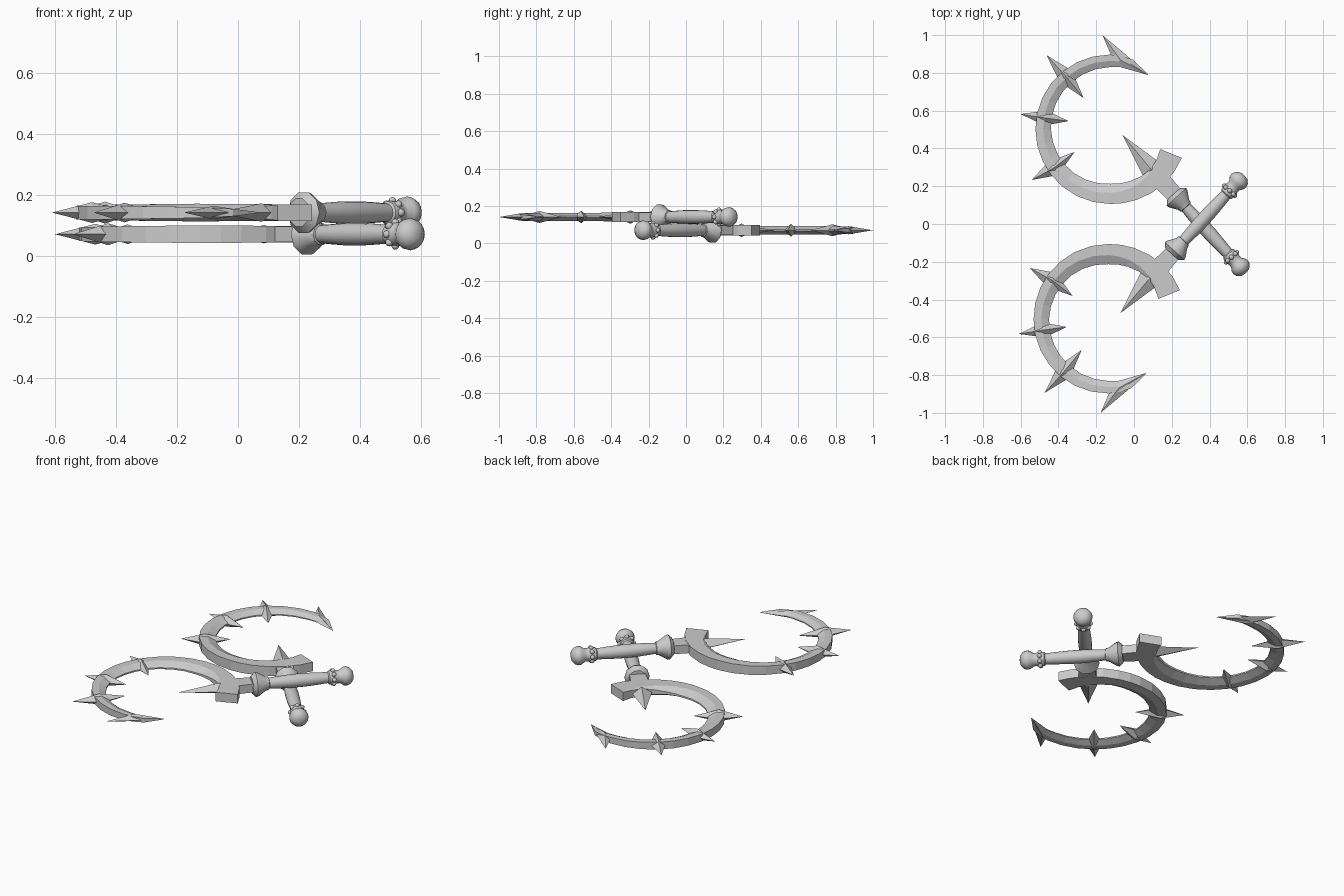
import bpy, bmesh, math
from mathutils import Vector, Matrix

if "Cube" in bpy.data.objects:
    bpy.data.objects.remove(bpy.data.objects["Cube"])

AXIS_O = Vector((0.225, 0.143, 0))               # guard centre
AXIS_D = Vector((0.674, -0.739, 0)).normalized()  # towards the pommel
SIDE = Vector((-AXIS_D.y, AXIS_D.x, 0))
UP = Vector((0, 0, 1))
CENTRE = Vector((-0.125, 0.503, 0))              # centre of the blade arc


def finish(bm, name, place, smooth=False):
    bm.transform(place)
    bmesh.ops.recalc_face_normals(bm, faces=bm.faces)
    me = bpy.data.meshes.new(name)
    bm.to_mesh(me)
    bm.free()
    ob = bpy.data.objects.new(name, me)
    bpy.context.collection.objects.link(ob)
    if smooth:
        bpy.ops.object.select_all(action='DESELECT')
        ob.select_set(True)
        bpy.context.view_layer.objects.active = ob
        bpy.ops.object.shade_smooth_by_angle(angle=math.radians(35))
    return ob


def loft(bm, rings, caps=True):
    loops = [[bm.verts.new(p) for p in r] for r in rings]
    n = len(loops[0])
    for a, b in zip(loops, loops[1:]):
        for i in range(n):
            bm.faces.new((a[i], a[(i + 1) % n], b[(i + 1) % n], b[i]))
    if caps:
        bm.faces.new(loops[0])
        bm.faces.new(loops[-1])


def on_axis(s, side=0, up=0):
    return AXIS_O + AXIS_D * s + SIDE * side + UP * up


def lathe(name, profile, place, sides=16):
    bm = bmesh.new()
    rings = []
    for s, r in profile:
        rings.append([on_axis(s, r * math.cos(t), r * math.sin(t))
                      for t in (2 * math.pi * i / sides for i in range(sides))])
    loft(bm, rings)
    return finish(bm, name, place, True)


# Two-ended four-sided spike
def spike(name, tip_a, tip_b, mid, w, h, place):
    bm = bmesh.new()
    a, b, c = (Vector((*p, 0)) for p in (tip_a, tip_b, mid))
    d = (b - a).normalized()
    n = Vector((-d.y, d.x, 0))
    ring = [bm.verts.new(p) for p in (c + n * w, c + UP * h, c - n * w, c - UP * h)]
    for tip in (bm.verts.new(a), bm.verts.new(b)):
        for i in range(4):
            bm.faces.new((tip, ring[i], ring[(i + 1) % 4]))
    finish(bm, name, place)


# Blade keys: angle, outer r, inner r, ridge fraction, half thickness, edge half thickness
KEYS = [(-22, .408, .285, .97, .027, .026),
        (-45, .406, .302, .90, .027, .020),
        (-70, .400, .295, .65, .028, .008),
        (-90, .397, .290, .55, .029, .005),
        (-130, .397, .303, .50, .026, .004),
        (-180, .397, .315, .50, .022, .004),
        (-230, .396, .322, .50, .022, .004),
        (-270, .394, .328, .50, .018, .003),
        (-288, .386, .338, .50, .012, .002),
        (-304, .352, .349, .50, .002, .001)]


def blade(name, place):
    bm = bmesh.new()
    rings = []
    for k, (a, b) in enumerate(zip(KEYS, KEYS[1:])):
        steps = max(1, round((a[0] - b[0]) / 12))
        last = k == len(KEYS) - 2
        for i in range(steps + last):
            f = i / steps
            ang, ro, ri, fr, t, e = (p + (q - p) * f for p, q in zip(a, b))
            u = Vector((math.cos(math.radians(ang)), math.sin(math.radians(ang)), 0))
            rm = ro + (ri - ro) * fr
            rings.append([CENTRE + u * r + UP * z for r, z in
                          ((ro, t), (rm, t), (ri, e), (ri, -e), (rm, -t), (ro, -t))])
    loft(bm, rings)
    finish(bm, name, place)


def sickle(tag, place):
    blade(tag + "_blade", place)

    # Crosswise thorns and the barbed tip
    for i, (a, b, c, w, h) in enumerate([
            ((-.600, .582), (-.346, .545), (-.468, .561), .040, .034),
            ((-.463, .894), (-.267, .667), (-.362, .783), .044, .032),
            ((-.542, .233), (-.315, .381), (-.426, .296), .044, .036)]):
        spike(f"{tag}_thorn_{i + 1}", a, b, c, w, h, place)
    spike(tag + "_barbed_tip", (-.167, 1.0), (.077, .788), (-.071, .868), .040, .022, place)

    # Long spike through the blade, in line with the handle
    spike(tag + "_base_spike", (-.061, .471), on_axis(-.06)[:2], on_axis(-.206)[:2], .055, .030, place)

    # Tang between blade and guard
    bm = bmesh.new()
    loft(bm, [[on_axis(s, x * w, z * .025) for x, z in ((-1, -1), (1, -1), (1, 1), (-1, 1))]
              for s, w in ((-.17, .052), (0, .043))])
    finish(bm, tag + "_tang", place)

    # Guard, grip and pommel
    lathe(tag + "_guard", [(-.022, .048), (0, .07), (.014, .066), (.055, .040), (.072, .036), (.076, .028)],
          place, 10)
    lathe(tag + "_grip", [(.06, .029), (.12, .033), (.19, .037), (.27, .037), (.34, .034), (.42, .029)], place)
    lathe(tag + "_pommel", [(.402, .030), (.408, .037), (.418, .039), (.445, .039), (.455, .036),
                            (.470, .037), (.488, .050), (.505, .053), (.525, .046), (.540, .028), (.544, .01)],
          place)

    # Ring of beads
    bm = bmesh.new()
    for i in range(8):
        t = math.pi * i / 4
        p = on_axis(.432, .038 * math.cos(t), .038 * math.sin(t))
        bmesh.ops.create_icosphere(bm, subdivisions=2, radius=.013, matrix=Matrix.Translation(p))
    finish(bm, tag + "_beads", place, True)


# Lower sickle, and the mirrored upper one crossing over it
sickle("lower", Matrix.Translation((0, 0, .07)))
sickle("upper", Matrix.Translation((-.01, 0, .141)) @ Matrix.Diagonal((1, -1, 1, 1)))
